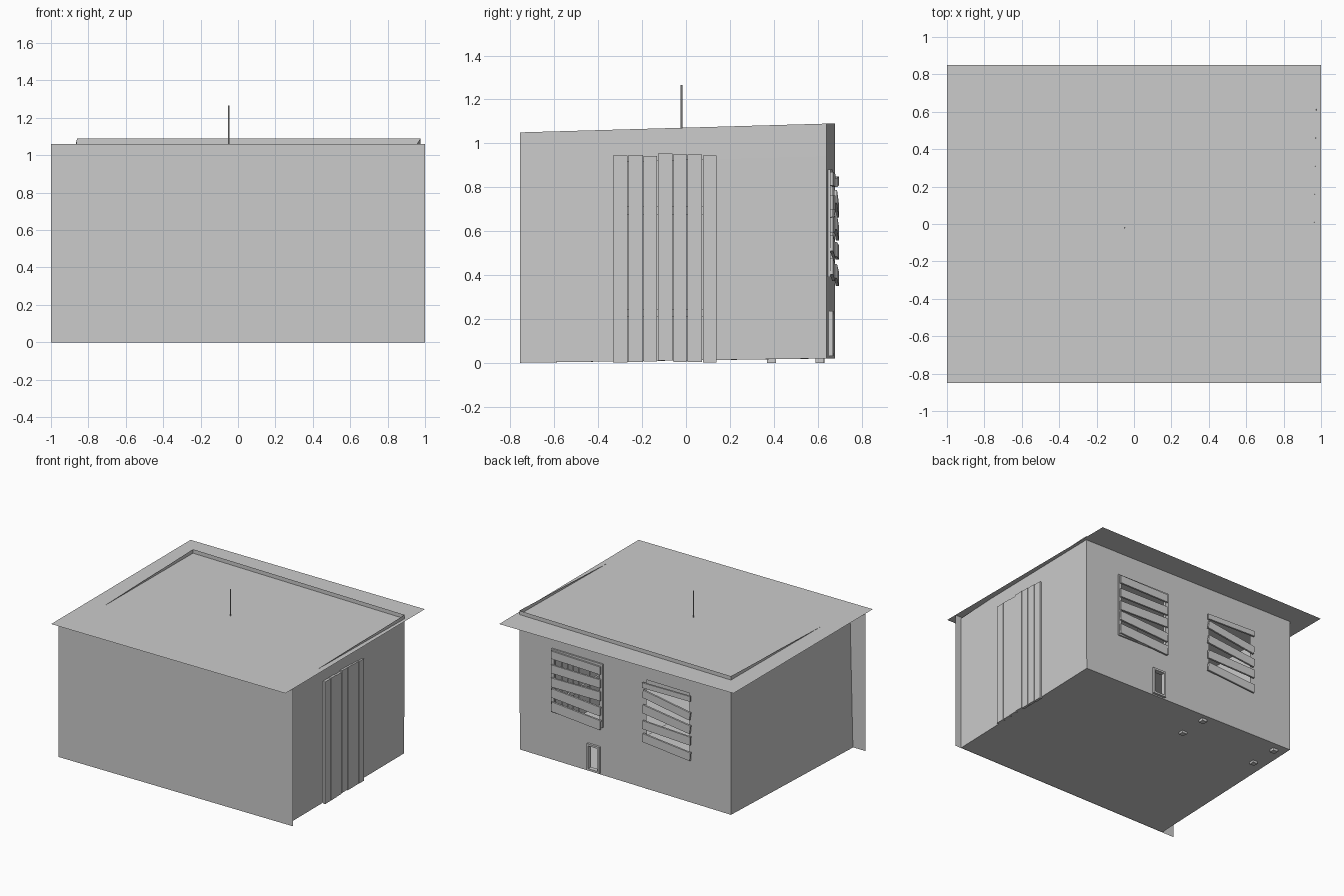
import bpy, bmesh, math, random
from mathutils import Vector, Matrix

if "Cube" in bpy.data.objects:
    bpy.data.objects.remove(bpy.data.objects["Cube"])

random.seed(4)


def finish(bm, name):
    me = bpy.data.meshes.new(name)
    bm.to_mesh(me)
    bm.free()
    ob = bpy.data.objects.new(name, me)
    bpy.context.collection.objects.link(ob)
    return ob


def sheet(name, a, b, c, d, us=(0, 1), vs=(0, 1), holes=()):
    """Bilinear sheet a-b (bottom) d-c (top), cut at us / vs, leaving out the hole cells."""
    a, b, c, d = map(Vector, (a, b, c, d))
    bm = bmesh.new()
    grid = [[bm.verts.new(a.lerp(b, u).lerp(d.lerp(c, u), v)) for v in vs] for u in us]
    for i in range(len(us) - 1):
        for j in range(len(vs) - 1):
            if (i, j) not in holes:
                bm.faces.new((grid[i][j], grid[i + 1][j], grid[i + 1][j + 1], grid[i][j + 1]))
    return finish(bm, name)


def boxes(name, items):
    """One object from boxes given as (centre, size, tilt about y, yaw about z)."""
    bm = bmesh.new()
    for centre, size, tilt, yaw in items:
        m = (Matrix.Translation(centre) @ Matrix.Rotation(yaw, 4, 'Z')
             @ Matrix.Rotation(tilt, 4, 'Y') @ Matrix.Diagonal((*size, 1)))
        bmesh.ops.create_cube(bm, size=1, matrix=m)
    return finish(bm, name)


# slightly crooked shell corners: bottom and top
FL, FR, BR, BL = (-.895, -.757, 0), (.95, -.757, 0), (.97, .64, .02), (-.86, .68, .02)
TFL, TFR, TBR, TBL = (-.87, -.757, 1.05), (.95, -.757, 1.05), (.975, .64, 1.09), (-.86, .68, 1.09)

# oversized roof and front sheets
sheet("roof_sheet", (-1, -.85, 1.06), (1, -.85, 1.06), (1, .85, 1.06), (-1, .85, 1.06))
sheet("front_wall", (-1, -.76, 0), (1, -.76, 0), (1, -.76, 1.06), (-1, -.76, 1.06))

# floor and side walls
sheet("floor", FL, BL, BR, FR)
sheet("left_wall", BL, FL, TFL, TBL)
sheet("right_wall", FR, BR, TBR, TFR, (0, .32, .62, 1), (0, .86, 1), {(1, 0)})


# back wall with two windows and a small hatch
def bu(x):
    return (x + .86) / 1.832


def bv(z):
    return (z - .02) / 1.07


sheet("back_wall", BR, BL, TBL, TBR,
      [0] + [1 - bu(x) for x in (.66, .37, .285, .27, -.13, -.50)] + [1],
      [0, bv(.04), bv(.22), bv(.41), bv(.86), 1],
      {(1, 3), (2, 3), (3, 3), (5, 3), (2, 1)})

YAW = -.022


def back_y(x):
    return .661 - .0218 * x


def frame(name, x0, x1, z0, z1, w, t):
    cx, cz = (x0 + x1) / 2, (z0 + z1) / 2
    items = [((x, back_y(x), cz), (w, t, z1 - z0), 0, YAW) for x in (x0 + w / 2, x1 - w / 2)]
    items += [((cx, back_y(cx), z), (x1 - x0 - 2 * w, t, w), 0, YAW) for z in (z0 + w / 2, z1 - w / 2)]
    boxes(name, items)


frame("window_frame", .245, .69, .39, .88, .025, .024)
frame("hatch_frame", .27, .38, .03, .235, .015, .035)


# boards nailed over the windows: (height, tilt in degrees)
def boards(name, cx, width, rows):
    boxes(name, [((cx, back_y(cx) + .018, z), (width, .014, h), math.radians(a), YAW)
                 for z, h, a in rows])


boards("framed_window_boards", .47, .425,
       [(.835, .06, -1), (.73, .065, 0), (.63, .07, 1), (.53, .07, -4), (.425, .075, -4)])
boards("open_window_boards", -.315, .415,
       [(.825, .04, 1), (.725, .06, -9), (.615, .065, -7), (.51, .065, -2), (.40, .065, -5)])

# plank door with inner battens
edges = [-.335, -.265, -.195, -.13, -.06, .005, .075, .14]
planks = []
for y0, y1 in zip(edges, edges[1:]):
    top, bot = .948 + random.uniform(-.006, .006), random.uniform(.001, .012)
    planks.append(((.968, (y0 + y1) / 2, (top + bot) / 2), (.02, y1 - y0 - .004, top - bot), 0, 0))
boxes("door_planks", planks)
boxes("door_battens", [((.951, -.1, z), (.014, .44, h), 0, 0) for z, h in ((.225, .035), (.695, .04))])

# table inside, its feet reaching the ground
legs = [((x, y, .18), (.04, .04, .36), 0, YAW) for x in (-.77, -.12) for y in (.39, .61)]
boxes("inner_table", legs + [((-.445, .5, .37), (.74, .3, .03), 0, YAW)])

# thin rod through the roof
bpy.ops.mesh.primitive_cylinder_add(vertices=6, radius=.004, depth=.5, location=(-.05, -.02, 1.015))
bpy.context.object.name = "roof_rod"
